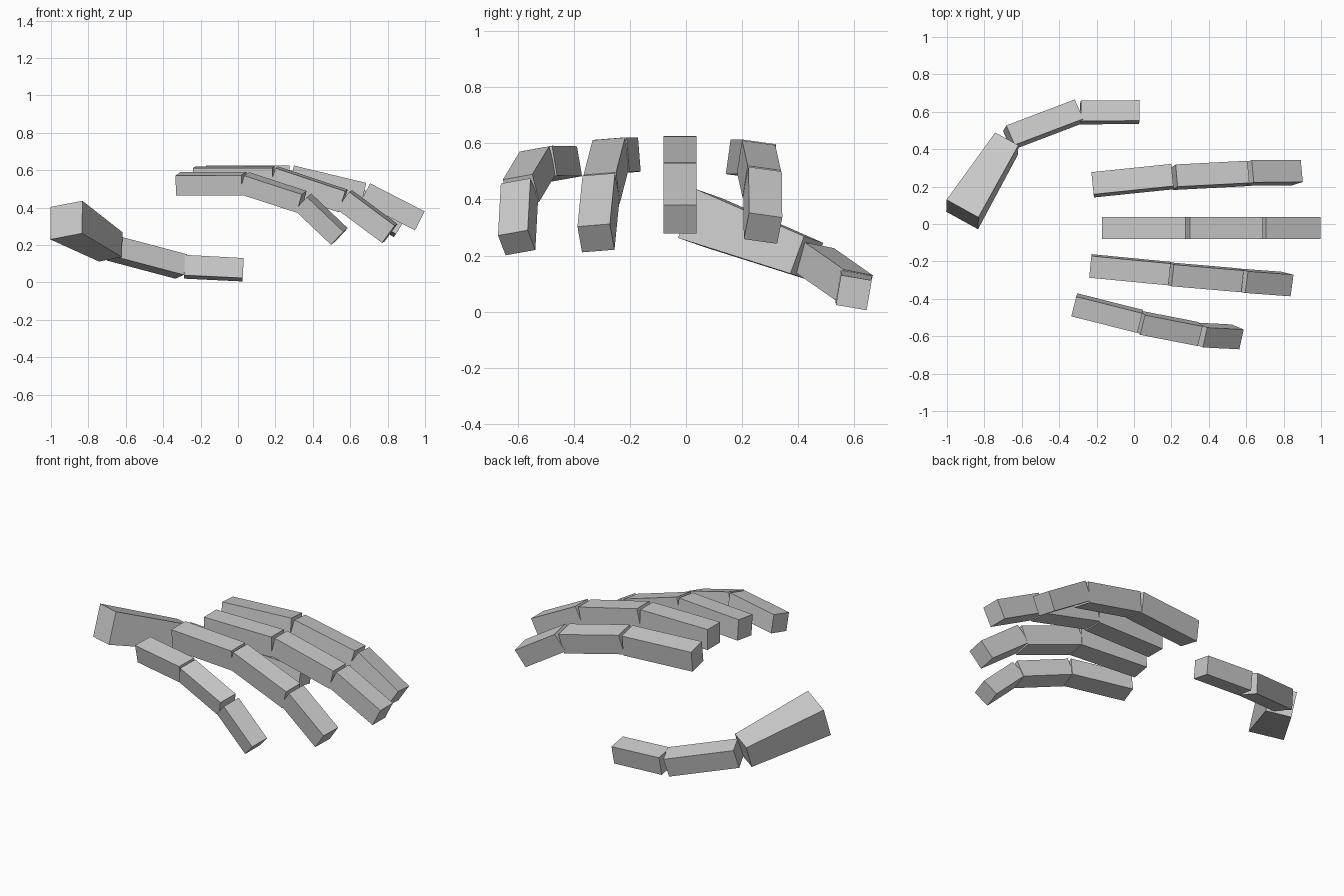
import bpy
from mathutils import Vector


def segment(name, start, end, lean, size0, size1):
    """Box bone whose top face runs from start to end; lean rolls it about its axis."""
    s, e = Vector(start), Vector(end)
    hint = Vector((0, lean, 1)).normalized()
    axis = (e - s + hint * (size0[1] - size1[1]) / 2).normalized()
    up = (hint - axis * hint.dot(axis)).normalized()
    side = up.cross(axis)
    verts = []
    for p, (w, h) in ((s, size0), (e, size1)):
        verts += [p - side * w / 2, p + side * w / 2,
                  p + side * w / 2 - up * h, p - side * w / 2 - up * h]
    faces = [(3, 2, 1, 0), (4, 5, 6, 7)]
    faces += [(i, (i + 1) % 4, (i + 1) % 4 + 4, i + 4) for i in range(4)]
    mesh = bpy.data.meshes.new(name)
    mesh.from_pydata(verts, [], faces)
    mesh.validate()
    bpy.context.collection.objects.link(bpy.data.objects.new(name, mesh))
    import bmesh
    bm = bmesh.new()
    bm.from_mesh(mesh)
    bmesh.ops.recalc_face_normals(bm, faces=bm.faces)
    bm.to_mesh(mesh)
    bm.free()


# fingers: roll, width, heights, then top line (start, end) of each bone
fingers = {
    "index_finger": (0.14, 0.12, (0.124, 0.118, 0.112), [
        ((-0.222, 0.218, 0.605), (0.205, 0.262, 0.605)),
        ((0.228, 0.259, 0.602), (0.612, 0.279, 0.512)),
        ((0.635, 0.282, 0.508), (0.897, 0.284, 0.344))]),
    "middle_finger": (0.0, 0.118, (0.122, 0.116, 0.114), [
        ((-0.17, -0.021, 0.626), (0.276, -0.021, 0.626)),
        ((0.299, -0.021, 0.625), (0.686, -0.021, 0.532)),
        ((0.706, -0.021, 0.53), (0.998, -0.021, 0.38))]),
    "ring_finger": (-0.08, 0.117, (0.122, 0.118, 0.115), [
        ((-0.234, -0.229, 0.616), (0.19, -0.27, 0.617)),
        ((0.207, -0.275, 0.616), (0.58, -0.307, 0.492)),
        ((0.602, -0.311, 0.489), (0.845, -0.329, 0.308))]),
    "little_finger": (-0.18, 0.11, (0.108, 0.104, 0.1), [
        ((-0.322, -0.441, 0.58), (0.031, -0.53, 0.582)),
        ((0.046, -0.54, 0.58), (0.354, -0.6, 0.48)),
        ((0.38, -0.607, 0.466), (0.575, -0.617, 0.281))]),
}
bones = ("base", "middle", "tip")
for name, (lean, w, heights, lines) in fingers.items():
    for bone, h, (s, e) in zip(bones, heights, lines):
        segment(f"{name}_{bone}", s, e, lean, (w, h), (w, h))

# thumb: tapered base bone and two plain bones
segment("thumb_base", (-0.917, 0.083, 0.42), (-0.68, 0.455, 0.257), 0.35,
        (0.197, 0.185), (0.143, 0.142))
segment("thumb_middle", (-0.66, 0.475, 0.237), (-0.294, 0.614, 0.14), 0.2,
        (0.115, 0.115), (0.115, 0.115))
segment("thumb_tip", (-0.283, 0.606, 0.138), (0.03, 0.607, 0.121), 0.17,
        (0.111, 0.11), (0.111, 0.108))
